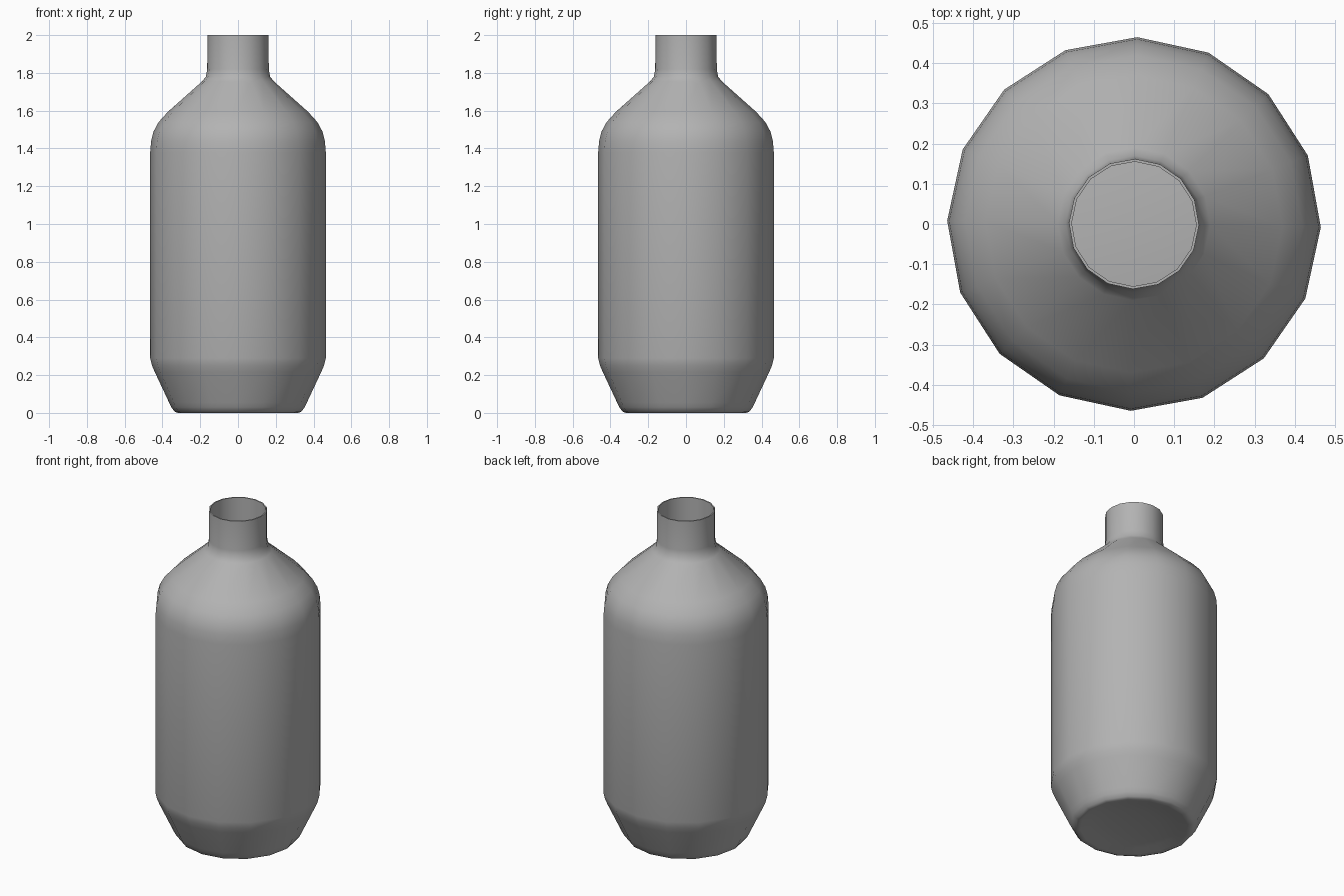
import bpy, bmesh, math

if "Cube" in bpy.data.objects:
    bpy.data.objects.remove(bpy.data.objects["Cube"])

SIDES = 16
TURN = math.radians(-1)

# Bottle outline (radius, height): dished base, body, shoulder, neck, thin inner lip
profile = [
    (0.15, 0.027), (0.25, 0.014), (0.30, 0.003), (0.32, 0.0), (0.337, 0.008),
    (0.353, 0.03), (0.365, 0.055), (0.44, 0.215), (0.455, 0.25), (0.465, 0.29),
    (0.465, 1.38), (0.46, 1.44), (0.447, 1.49), (0.42, 1.54), (0.37, 1.595),
    (0.19, 1.755), (0.17, 1.78), (0.163, 1.82), (0.162, 2.0),
    (0.155, 2.0), (0.155, 1.82),
]

bm = bmesh.new()
rings = []
for r, z in profile:
    rings.append([bm.verts.new((r * math.cos(TURN + i * math.tau / SIDES),
                                r * math.sin(TURN + i * math.tau / SIDES), z))
                  for i in range(SIDES)])

# Walls
for low, high in zip(rings, rings[1:]):
    for i in range(SIDES):
        j = (i + 1) % SIDES
        bm.faces.new((low[i], low[j], high[j], high[i]))

# Base centre
centre = bm.verts.new((0, 0, 0.031))
for i in range(SIDES):
    bm.faces.new((centre, rings[0][(i + 1) % SIDES], rings[0][i]))

# Smooth everywhere except the crisp mouth rim
for f in bm.faces:
    f.smooth = True
for e in bm.edges:
    if all(v.co.z > 1.99 for v in e.verts):
        e.smooth = False

mesh = bpy.data.meshes.new("bottle")
bm.to_mesh(mesh)
bm.free()
bottle = bpy.data.objects.new("bottle", mesh)
bpy.context.collection.objects.link(bottle)

# Darker grey
grey = bpy.data.materials.new("dark_grey")
grey.diffuse_color = (0.45, 0.45, 0.45, 1)
grey.use_nodes = True
grey.node_tree.nodes["Principled BSDF"].inputs["Base Color"].default_value = grey.diffuse_color
mesh.materials.append(grey)
